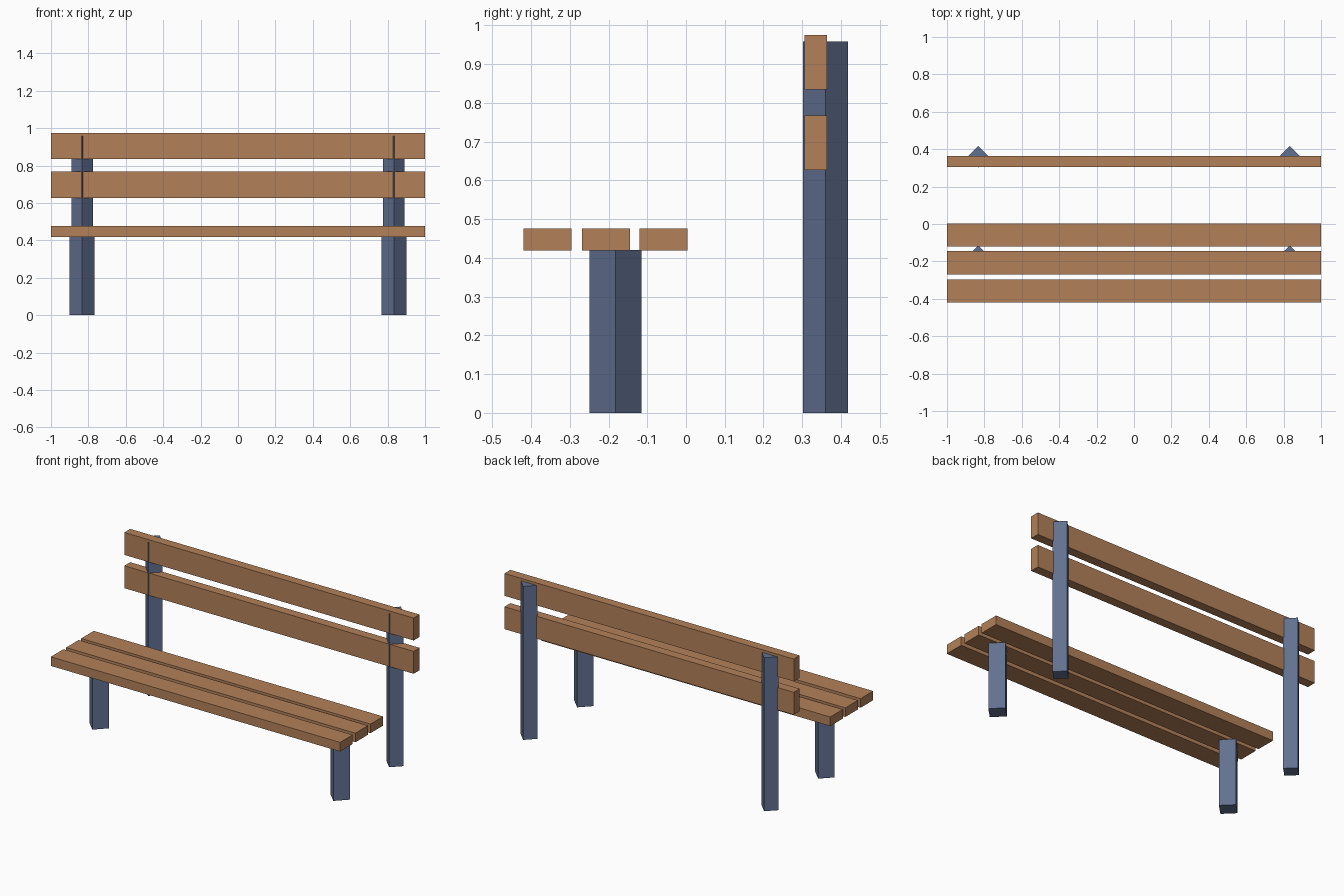
import bpy
import math

cube = bpy.data.objects.get("Cube")
if cube:
    bpy.data.objects.remove(cube, do_unlink=True)


def make_material(name, rgb):
    mat = bpy.data.materials.new(name)
    mat.use_nodes = True
    color = (*rgb, 1.0)
    mat.diffuse_color = color
    mat.node_tree.nodes["Principled BSDF"].inputs["Base Color"].default_value = color
    return mat


wood = make_material("warm_wood", (0.45, 0.22, 0.10))
metal = make_material("slate_blue_metal", (0.12, 0.165, 0.28))


def plank(name, y, z, depth, height):
    """Full-width board centred on x = 0."""
    bpy.ops.mesh.primitive_cube_add(size=1, location=(0, y, z))
    obj = bpy.context.object
    obj.name = name
    obj.scale = (2.0, depth, height)
    bpy.ops.object.transform_apply(location=False, rotation=False, scale=True)
    obj.data.materials.append(wood)


def post(name, x, y, radius, height):
    """Square post with its corners pointing along x and y."""
    bpy.ops.mesh.primitive_cylinder_add(
        vertices=4, radius=radius, depth=height, location=(x, y, height / 2))
    obj = bpy.context.object
    obj.name = name
    obj.data.materials.append(metal)


# Seat boards
for label, y in (("front", -0.358), ("middle", -0.207), ("rear", -0.058)):
    plank(f"seat_slat_{label}", y, 0.447, 0.124, 0.057)

# Backrest boards
for label, z in (("lower", 0.697), ("upper", 0.905)):
    plank(f"back_slat_{label}", 0.335, z, 0.058, 0.14)

# Short front legs and tall rear posts
for side, sign in (("left", 1), ("right", -1)):
    post(f"front_leg_{side}", sign * 0.833, -0.182, 0.067, 0.42)
    post(f"back_post_{side}", sign * 0.833, 0.36, 0.058, 0.959)
